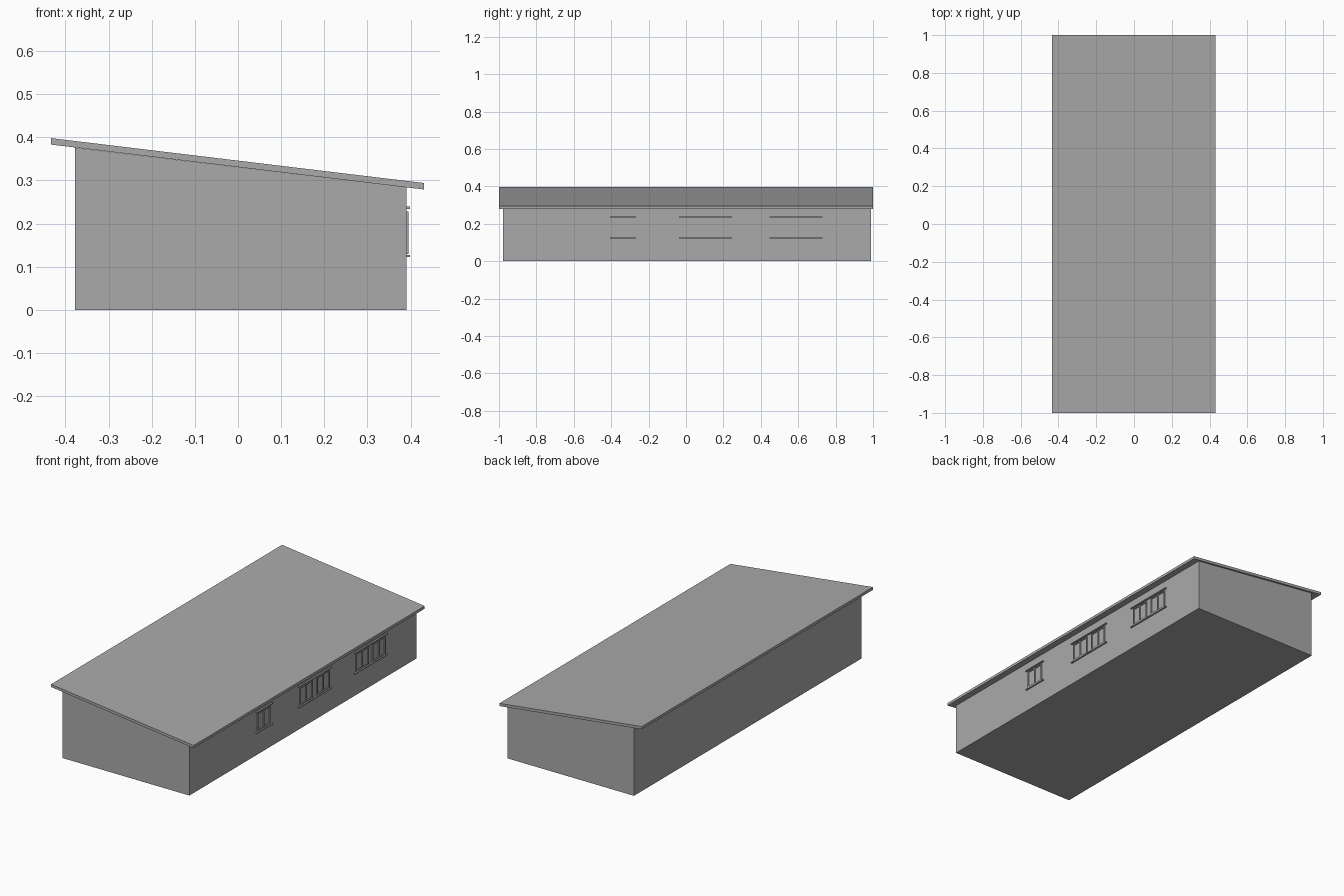
import bpy

if "Cube" in bpy.data.objects:
    bpy.data.objects.remove(bpy.data.objects["Cube"])

grey = bpy.data.materials.new("plain grey")
grey.use_nodes = True
COLOUR = (0.4, 0.4, 0.4, 1)
grey.diffuse_color = COLOUR
grey.node_tree.nodes["Principled BSDF"].inputs["Base Color"].default_value = COLOUR


def add_mesh(name, verts, faces):
    mesh = bpy.data.meshes.new(name)
    mesh.from_pydata(verts, [], faces)
    mesh.materials.append(grey)
    obj = bpy.data.objects.new(name, mesh)
    bpy.context.collection.objects.link(obj)
    return obj


def extrude_profile(name, profile, y0, y1):
    """Extrude a counter-clockwise x-z outline along y."""
    n = len(profile)
    verts = [(x, y, z) for y in (y0, y1) for x, z in profile]
    faces = [tuple(range(n)), tuple(reversed(range(n, 2 * n)))]
    faces += [(i, i + n, (i + 1) % n + n, (i + 1) % n) for i in range(n)]
    return add_mesh(name, verts, faces)


def box(name, x0, x1, y0, y1, z0, z1):
    return extrude_profile(name, [(x0, z0), (x1, z0), (x1, z1), (x0, z1)], y0, y1)


# Walls with a sloping top, and the overhanging single-pitch roof
WALL = 0.39
extrude_profile("walls", [(-0.378, 0), (WALL, 0), (WALL, 0.284), (-0.378, 0.376)], -0.978, 0.99)
extrude_profile("roof", [(-0.433, 0.383), (0.431, 0.279), (0.431, 0.294), (-0.433, 0.398)], -1, 1)


def casement(name, centre):
    """Three uprights joined by a top and a bottom rail."""
    bar, half = 0.003, 0.052
    for label, offset in (("left", half), ("middle", 0), ("right", -half)):
        y = centre + offset
        box(f"{name}_{label}_upright", WALL - 0.002, WALL + 0.005, y - bar, y + bar, 0.13, 0.228)
    for label, z in (("bottom", 0.13), ("top", 0.222)):
        box(f"{name}_{label}_rail", WALL - 0.002, WALL + 0.005,
            centre - half, centre + half, z, z + 2 * bar)


# Window groups on the low wall: centre and the offsets of their casements
windows = {
    "front_window": (-0.336, [0]),
    "middle_window": (0.104, [-0.072, 0.072]),
    "rear_window": (0.588, [-0.072, 0.072]),
}
for name, (centre, offsets) in windows.items():
    for i, offset in enumerate(offsets):
        casement(f"{name}_casement_{i + 1}", centre + offset)
    reach = max(offsets) + 0.07
    for label, z in (("sill", 0.122), ("lintel", 0.234)):
        box(f"{name}_{label}", WALL - 0.002, WALL + 0.009, centre - reach, centre + reach, z, z + 0.005)
